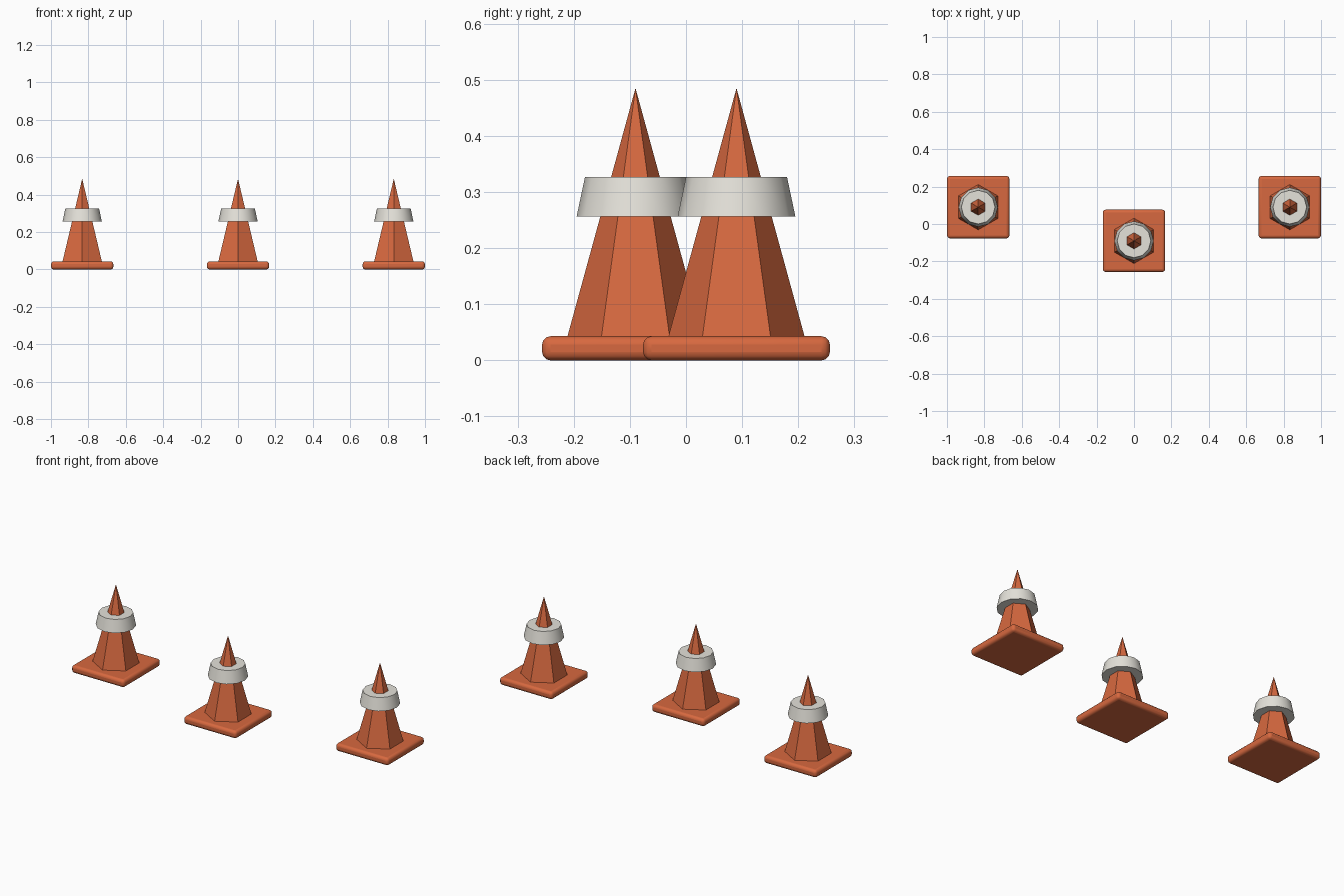
import bpy
from math import radians

if "Cube" in bpy.data.objects:
    bpy.data.objects.remove(bpy.data.objects["Cube"])


def paint(name, rgb):
    mat = bpy.data.materials.new(name)
    mat.diffuse_color = (*rgb, 1)
    mat.use_nodes = True
    mat.node_tree.nodes["Principled BSDF"].inputs["Base Color"].default_value = mat.diffuse_color
    return mat


orange = paint("orange_plastic", (0.68, 0.14, 0.05))
white = paint("white_band", (0.78, 0.76, 0.70))


def frustum(name, sides, r_low, r_high, z_low, z_high, x, y, mat):
    bpy.ops.mesh.primitive_cone_add(
        vertices=sides, radius1=r_low, radius2=r_high, depth=z_high - z_low,
        location=(x, y, (z_low + z_high) / 2))
    ob = bpy.context.object
    ob.name = name
    ob.data.materials.append(mat)
    return ob


def traffic_cone(tag, x, y):
    # Square foot with rounded edges
    bpy.ops.mesh.primitive_cube_add(size=1, location=(x, y, 0.0215))
    foot = bpy.context.object
    foot.name = "foot_" + tag
    foot.scale = (0.333, 0.333, 0.043)
    bpy.ops.object.transform_apply(location=False, rotation=False, scale=True)
    foot.data.materials.append(orange)
    bevel = foot.modifiers.new("rounding", 'BEVEL')
    bevel.width = 0.015
    bevel.segments = 3
    bpy.ops.object.shade_smooth_by_angle(angle=radians(35))

    # Six-sided pointed body, flat faces
    frustum("body_" + tag, 6, 0.122, 0, 0.04, 0.485, x, y, orange)

    # Tapered reflective band
    frustum("band_" + tag, 12, 0.105, 0.09, 0.256, 0.327, x, y, white)
    bpy.ops.object.shade_smooth_by_angle(angle=radians(40))


for tag, x, y in (("left", -0.833, 0.09), ("middle", 0, -0.09), ("right", 0.833, 0.09)):
    traffic_cone(tag, x, y)
